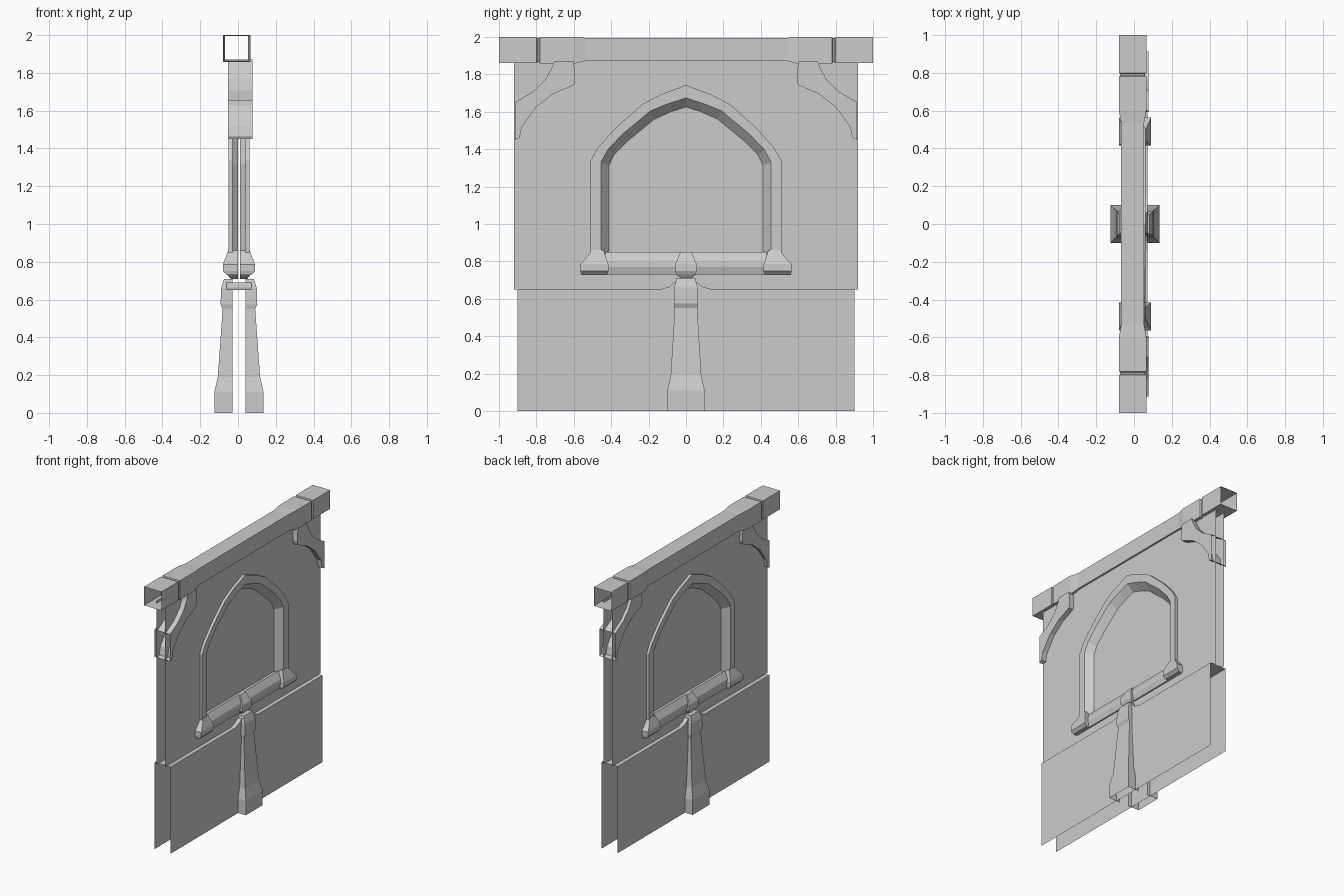
import bpy, bmesh
from mathutils import Vector

cube = bpy.data.objects.get("Cube")
if cube:
    bpy.data.objects.remove(cube)

stone = bpy.data.materials.new("plain_grey")
stone.use_nodes = True
GREY = (0.6, 0.6, 0.6, 1)
stone.diffuse_color = GREY
stone.node_tree.nodes["Principled BSDF"].inputs["Base Color"].default_value = GREY

MID = 0.005          # x of the plane between the two wall faces
SIDES = {"left": 1, "right": -1}


def build(name, verts, faces, side=0):
    """Mesh object; open shells on one side are turned to face outwards."""
    bm = bmesh.new()
    vs = [bm.verts.new(v) for v in verts]
    for f in faces:
        bm.faces.new([vs[i] for i in f])
    bmesh.ops.recalc_face_normals(bm, faces=bm.faces)
    bm.normal_update()
    facing = sum((f.normal * f.calc_area() for f in bm.faces), Vector())
    if side and facing.x * side < 0:
        bmesh.ops.reverse_faces(bm, faces=bm.faces)
    mesh = bpy.data.meshes.new(name)
    bm.to_mesh(mesh)
    bm.free()
    mesh.materials.append(stone)
    ob = bpy.data.objects.new(name, mesh)
    bpy.context.collection.objects.link(ob)
    return ob


def grid(name, rows, closed=False, caps=(), side=0):
    """Skin a list of equal-length point rows, with optional end caps."""
    n = len(rows[0])
    verts = [p for row in rows for p in row]
    faces = []
    for r in range(len(rows) - 1):
        for i in range(n if closed else n - 1):
            j = (i + 1) % n
            faces.append((r * n + i, r * n + j, (r + 1) * n + j, (r + 1) * n + i))
    for r in caps:
        faces.append([r * n + i for i in range(n)])
    return build(name, verts, faces, side)


def slab(name, pts, half, rim, mid=MID):
    """Two facing sheets of a y-z outline joined along the listed rim edges."""
    n = len(pts)
    verts = [(mid + s * half, y, z) for s in (1, -1) for y, z in pts]
    faces = [list(range(n)), list(range(2 * n - 1, n - 1, -1))]
    faces += [(i, i + n, (i + 1) % n + n, (i + 1) % n) for i in rim]
    return build(name, verts, faces)


def loft(name, side, rings, back, caps):
    """Stacked three-sided sections (z, y0, y1, depth), open to the wall."""
    rows = [[(MID + side * d, y, z) for d, y in
             ((back, y0), (depth, y0), (depth, y1), (back, y1))]
            for z, y0, y1, depth in rings]
    return grid(name, rows, caps=caps, side=side)


def full(half):
    """Mirror a half outline, ordered base to apex, across y = 0."""
    return half + [(-y, z) for y, z in reversed(half[:-1])]


# Pointed arch outlines, from springing to apex
outer = [(.51, .80), (.51, 1.34), (.47, 1.41), (.38, 1.51), (.235, 1.64), (.14, 1.69), (0, 1.743)]
inner = [(.455, .80), (.455, 1.33), (.42, 1.395), (.34, 1.48), (.19, 1.605), (.09, 1.645), (0, 1.674)]
recess = [(.412, .80), (.412, 1.315), (.385, 1.37), (.31, 1.445), (.17, 1.56), (.08, 1.60), (0, 1.626)]

for label, s in SIDES.items():
    # Wall face, two halves around the arch opening
    half = [(0, .65), (.92, .65), (.92, 1.88), (0, 1.88)] + outer[::-1] + [(0, .80)]
    verts = [(MID + s * .035, y * m, z) for m in (1, -1) for y, z in half]
    n = len(half)
    wall = [list(range(n)), list(range(2 * n - 1, n - 1, -1))]
    build(label + "_wall_face", verts, wall, s)

    # Arch frame and recessed panel
    rows = [[(MID + s * d, y, z) for y, z in full(loop)] for loop, d in
            ((outer, .035), (outer, .055), (inner, .055), (recess, .005))]
    grid(label + "_arch_frame", rows, caps=(3,), side=s)

    # Sill bar
    profile = [(.005, .85), (.025, .85), (.055, .80), (.057, .77), (.045, .73), (.033, .73)]
    rows = [[(MID + s * d, y, z) for d, z in profile] for y in (-.43, .43)]
    grid(label + "_sill_bar", rows, side=s)

    # Sill end blocks
    for m, end in ((1, "back"), (-1, "front")):
        rings = [(.73, .42 * m, .56 * m, .065), (.75, .415 * m, .565 * m, .085),
                 (.785, .415 * m, .565 * m, .085), (.80, .42 * m, .55 * m, .08),
                 (.86, .44 * m, .50 * m, .057)]
        loft(label + "_" + end + "_sill_block", s, rings, .005, (0, 4))

    # Sill keystone
    rings = [(.71, -.025, .025, .045), (.73, -.05, .05, .06), (.75, -.06, .06, .07),
             (.79, -.055, .055, .07), (.85, -.03, .03, .035)]
    loft(label + "_sill_keystone", s, rings, .005, (0, 4))

    # Tapered pillar with base and capital
    rings = [(0, -.1, .1, .13), (.11, -.1, .1, .13), (.19, -.082, .082, .112),
             (.55, -.06, .06, .086), (.575, -.065, .065, .097), (.66, -.062, .062, .095),
             (.71, -.05, .05, .078)]
    loft(label + "_pillar", s, rings, .035, (6,))

# Lower panel: two sheets joined by the ledge on top
ledge = [(.9, .65), (.14, .65), (.09, .665), (.06, .69)]
panel = [(-.9, 0), (.9, 0)] + ledge + [(-y, z) for y, z in reversed(ledge)]
slab("lower_panel", panel, .066, range(2, 9))

# Curved brackets under the beam, open at the outer ends
bracket = [(.705, 1.87), (.72, 1.83), (.754, 1.77), (.82, 1.706), (.914, 1.652),
           (.914, 1.449), (.89, 1.46), (.877, 1.52), (.80, 1.626), (.711, 1.695),
           (.60, 1.743), (.592, 1.77), (.60, 1.87)]
for m, end in ((1, "back"), (-1, "front")):
    rim = [i for i in range(len(bracket) - 1) if i != 4]
    slab(end + "_bracket", [(y * m, z) for y, z in bracket], .065, rim, .012)

# Hollow top beam, grooved near the ends and slimmer in the middle
stations = [(1, .0725, 1.86, 2), (.80, .0725, 1.86, 2), (.795, .066, 1.866, 1.994),
            (.785, .066, 1.866, 1.994), (.78, .0725, 1.857, 2), (.60, .0725, 1.857, 2),
            (.535, .061, 1.872, 1.995)]
stations += [(-y, h, lo, hi) for y, h, lo, hi in reversed(stations)]
rows = [[(x - .0075, y, z) for x, z in ((-h, lo), (h, lo), (h, hi), (-h, hi))]
        for y, h, lo, hi in stations]
grid("top_beam", rows, closed=True)
